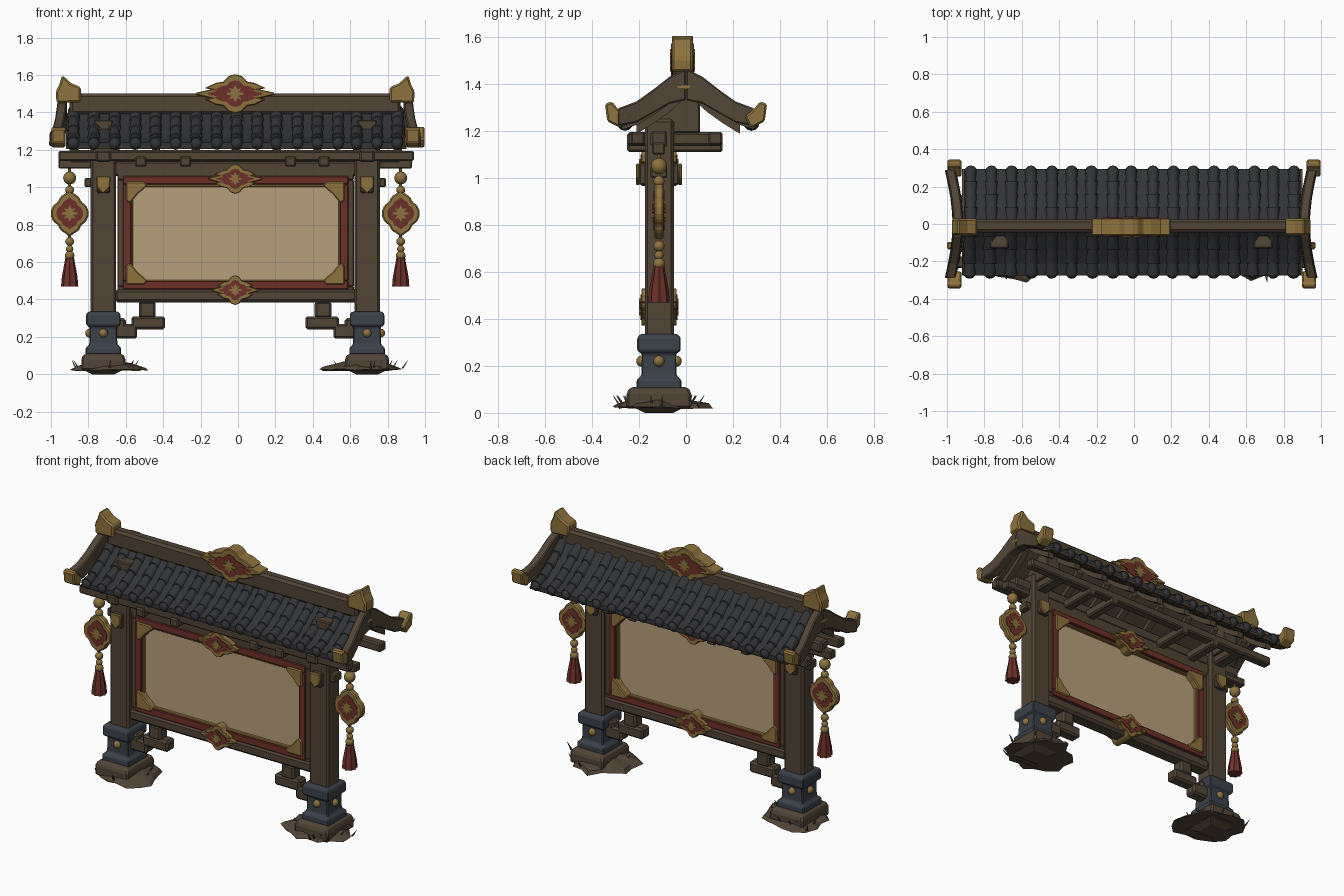
import bpy, bmesh, math, random
from mathutils import Vector

random.seed(4)
if "Cube" in bpy.data.objects:
    bpy.data.objects.remove(bpy.data.objects["Cube"])


def material(name, r, g, b):
    m = bpy.data.materials.new(name)
    m.use_nodes = True
    m.diffuse_color = (r, g, b, 1)
    m.node_tree.nodes["Principled BSDF"].inputs["Base Color"].default_value = (r, g, b, 1)
    return m


WOOD = material("brown wood", .082, .058, .036)
TILE = material("charcoal roof tile", .033, .034, .037)
STONE = material("blue grey stone", .045, .053, .068)
GOLD = material("old gold", .27, .17, .048)
RED = material("dark red", .155, .03, .022)
PAPER = material("tan paper", .47, .35, .2)
EARTH = material("brown earth", .085, .06, .038)


def loft(name, rings, mat, bevel=0, smooth=False):
    """Skin a list of equal rings and cap both ends."""
    bm = bmesh.new()
    vs = [[bm.verts.new(p) for p in r] for r in rings]
    n = len(vs[0])
    for a, b in zip(vs, vs[1:]):
        for i in range(n):
            bm.faces.new((a[i], a[(i + 1) % n], b[(i + 1) % n], b[i]))
    bm.faces.new(vs[0][::-1])
    bm.faces.new(vs[-1])
    bmesh.ops.recalc_face_normals(bm, faces=bm.faces)
    me = bpy.data.meshes.new(name)
    bm.to_mesh(me)
    bm.free()
    me.materials.append(mat)
    ob = bpy.data.objects.new(name, me)
    bpy.context.collection.objects.link(ob)
    if bevel:
        mod = ob.modifiers.new("bevel", "BEVEL")
        mod.width, mod.segments = bevel, 1
    if smooth:
        bpy.ops.object.select_all(action="DESELECT")
        ob.select_set(True)
        bpy.context.view_layer.objects.active = ob
        bpy.ops.object.shade_smooth_by_angle(angle=.7)
    return ob


def rect(x, y, z, w, d):
    return [(x + i * w / 2, y + j * d / 2, z) for i, j in ((-1, -1), (1, -1), (1, 1), (-1, 1))]


def box(name, x0, x1, y0, y1, z0, z1, mat, bevel=.006):
    x, y = (x0 + x1) / 2, (y0 + y1) / 2
    return loft(name, [rect(x, y, z, x1 - x0, y1 - y0) for z in (z0, z1)], mat, bevel)


def plate(name, pts, y0, y1, mat, bevel=0):
    return loft(name, [[(x, y, z) for x, z in pts] for y in (y0, y1)], mat, bevel)


def side_plate(name, pts, x0, x1, mat, bevel=0):
    return loft(name, [[(x, y, z) for y, z in pts] for x in (x0, x1)], mat, bevel)


def lathe(name, x, y, stations, mat, n=12, fold=1):
    rings = [[(x + r * (fold if i % 2 else 1) * math.cos(i * math.tau / n),
               y + r * (fold if i % 2 else 1) * math.sin(i * math.tau / n), z)
              for i in range(n)] for z, r in stations]
    return loft(name, rings, mat, smooth=True)


def ball(name, x, y, z, r, mat):
    lathe(name, x, y, [(z - r * math.cos(t * math.pi / 6), max(r * math.sin(t * math.pi / 6), .001))
                       for t in range(7)], mat)


# Ornament outlines: one quadrant, mirrored to a full loop
WIDE = [(1, .05), (.78, .28), (.62, .22), (.5, .55), (.3, .62), (.17, .9), (0, 1)]
DIAMOND = [(1, .12), (.88, .35), (.62, .5), (.5, .72), (.22, .86), (0, 1)]
LEAF = [(.95, .1), (.4, .2), (.7, .65), (.25, .5), (0, 1)]


def outline(quad, cx, cz, w, h):
    half = quad + [(-x, z) for x, z in quad[-2::-1]]
    loop = half + [(-x, -z) for x, z in half if abs(z) < 1] + [(0, -1)]
    loop.sort(key=lambda p: math.atan2(p[1], p[0]))
    return [(cx + x * w, cz + z * h) for x, z in loop]


def medallion(name, quad, x, z, w, h, y0, y1):
    plate(name + "_rim", outline(quad, x, z, w, h), y0, y1, GOLD, .008)
    plate(name + "_field", outline(quad, x, z, w * .7, h * .68), y0 - .004, y1 + .004, RED)
    s = min(w, h)
    plate(name + "_leaf", outline(LEAF, x, z, s * .45, s * .45), y0 - .009, y1 + .009, GOLD)


MID, PY = -.015, -.115

# Posts, plinths and ground
for side, name in ((-1, "right"), (1, "left")):
    x = MID + side * .705

    def out(v):
        return x + side * v

    box(name + "_post", x - .068, x + .068, -.175, -.052, .3, 1.25, WOOD, .012)
    loft(name + "_plinth", [rect(x, PY, z, w, w) for z, w in
         ((.1, .19), (.14, .19), (.16, .15), (.25, .145), (.265, .185), (.32, .185), (.335, .16))],
         STONE, .005)
    loft(name + "_base", [rect(x, PY, z, w, w + .04) for z, w in
         ((.02, .235), (.09, .235), (.11, .2))], EARTH, .01)
    for a, b in ((1, 0), (-1, 0), (0, 1), (0, -1)):
        ball(name + "_stud", x + a * .073, PY + b * .073, .22, .024, GOLD)
    rim = [random.uniform(.84, 1.2) for i in range(18)]
    rings = []
    for z, s in ((.022, 1), (.036, .92), (.055, .62), (.065, .4)):
        rings.append([(x + side * -.03 + s * r * .2 * math.cos(i * math.tau / 18),
                       PY + s * r * .195 * math.sin(i * math.tau / 18),
                       z + random.uniform(-.006, .006)) for i, r in enumerate(rim)])
    loft(name + "_mound", rings, EARTH)
    loft(name + "_footing", [rect(x, PY, z, w, w) for z, w in ((0, .12), (.025, .22))], EARTH)
    # Grass and twigs
    for k in range(9):
        a, r = random.uniform(0, math.tau), random.uniform(.13, .2)
        gx, gy = x + r * math.cos(a), PY + r * math.sin(a)
        loft(name + "_grass", [rect(gx, gy, .03, .012, .012),
             rect(gx + .03 * math.cos(a), gy + .03 * math.sin(a), .075, .002, .002)], EARTH)
    # Through-tenon and shield cap
    box(name + "_tenon", x - .035, x + .035, -.2, -.03, .97, 1.06, WOOD)
    box(name + "_side_tenon", *sorted((x, out(.1))), -.15, -.08, 1, 1.05, WOOD)
    for y in (-.205, -.025):
        plate(name + "_shield", [(x + u, z) for u, z in ((-.038, 1.06), (.038, 1.06), (.036, 1.0),
              (0, .965), (-.036, 1.0))], y - .008, y + .008, GOLD, .005)
    # Stepped brackets under the lower beam
    for a, b, z0, z1 in ((-.28, -.19, .3, .39), (-.33, -.15, .24, .31),
                         (-.18, -.06, .19, .27), (-.12, -.04, .215, .30)):
        box(name + "_step_bracket", *sorted((out(a), out(b))), -.155, -.075, z0, z1, WOOD, .012)
    # Roof cross arm and lantern arm
    box(name + "_cross_arm", x - .04, x + .04, -.25, .155, 1.135, 1.195, WOOD, .01)
    box(name + "_king_block", x - .05, x + .05, -.13, .06, 1.19, 1.36, WOOD)
    # Hanging charm with tassel
    cx = MID + side * .885
    box(name + "_charm_arm", *sorted((x, out(.24))), -.145, -.09, 1.1, 1.15, WOOD)
    lathe(name + "_cord", cx, PY, [(.62, .008), (1.12, .008)], GOLD, 6)
    for z, r in ((1.05, .035), (.985, .024), (.71, .024), (.67, .02), (.635, .026)):
        ball(name + "_bead", cx, PY, z, r, GOLD)
    medallion(name + "_charm", DIAMOND, cx, .86, .1, .125, PY - .02, PY + .02)
    lathe(name + "_tassel", cx, PY, [(.47, .046), (.52, .042), (.6, .027), (.645, .02), (.66, .008)],
          RED, 16, .82)

# Beams and notice board
box("lower_beam", -.66, .64, -.165, -.065, .385, .455, WOOD, .015)
box("upper_beam", -.7, .68, -.155, -.075, 1.06, 1.14, WOOD, .01)
box("lintel", -.9, .87, -.15, -.08, 1.13, 1.2, WOOD, .01)
box("paper_panel", -.575, .555, -.13, -.1, .47, 1.01, PAPER, 0)


def frame(name, x0, x1, z0, z1, t, y0, y1, mat):
    for a, b, c, d in ((x0, x1, z0, z0 + t), (x0, x1, z1 - t, z1),
                       (x0, x0 + t, z0 + t, z1 - t), (x1 - t, x1, z0 + t, z1 - t)):
        box(name, a, b, y0, y1, c, d, mat, .004)


frame("outer_frame", -.645, .62, .435, 1.075, .035, -.155, -.075, WOOD)
frame("red_frame", -.615, .59, .455, 1.06, .045, -.165, -.065, RED)
frame("gold_trim", -.575, .55, .49, 1.015, .014, -.15, -.08, GOLD)
for sx in (-1, 1):
    for sz in (-1, 1):
        x, z = MID + sx * .585, .755 + sz * .275
        plate("gold_corner", [(x - sx * u, z - sz * v) for u, v in ((0, 0), (.1, 0), (.115, .02), (.09, .045),
              (.065, .065), (.045, .09), (.02, .115), (0, .1))], -.175, -.055, GOLD, .006)
medallion("top_crest", WIDE, MID, 1.045, .145, .08, -.19, -.04)
medallion("bottom_crest", WIDE, MID, .45, .125, .08, -.19, -.04)
medallion("ridge_crest", WIDE, MID, 1.5, .21, .105, -.06, .03)

# Roof: concave slope as distance from ridge and height
SLOPE = [(.015, 1.415), (.08, 1.355), (.15, 1.305), (.22, 1.262), (.285, 1.24)]
RY = .01
for s, name in ((-1, "front"), (1, "back")):
    top = [(RY + s * d, z) for d, z in SLOPE]
    side_plate(name + "_roof_bed", top + [(y, z - .025) for y, z in top[::-1]], -.91, .89, TILE)
    side_plate(name + "_roof_boards", [(y, z - .022) for y, z in top] +
               [(y - s * .006, z - .035) for y, z in top[::-1]], -.92, .9, WOOD)
    count = 17
    for i in range(count):
        x = -.875 + i * 1.73 / (count - 1) + random.uniform(-.006, .006)
        rings = []
        for (y0, z0), (y1, z1) in zip(top, top[1:]):
            for y, z, r in ((y0, z0, .028), (y1, z1, .035)):
                r += random.uniform(-.002, .002)
                rings.append([(x + r * math.cos(t * math.pi / 6), y, z - .006 + r * math.sin(t * math.pi / 6))
                              for t in range(7)])
        loft(name + "_roof_tile", rings, TILE, smooth=True)
        ball(name + "_tile_end", x, top[-1][0] - s * .016, top[-1][1] - .006, .034, TILE)
        # Rafters below the boards
        if i % 2 == 0:
            side_plate(name + "_rafter", [(y, z - .03) for y, z in top[:-1]] +
                       [(y, z - .075) for y, z in top[-2::-1]], x - .02, x + .02, WOOD)
    py = -.205 if s < 0 else .125
    box(name + "_purlin", -.96, .94, py - .03, py + .03, 1.14, 1.195, WOOD, .008)
    # Splayed barge boards and gilded eave tips
    for e in (-1, 1):
        bx = MID + e * .925
        rings = []
        for d, zt, zb, splay in ((0, 1.465, 1.33, 0), (.07, 1.43, 1.315, .004), (.14, 1.375, 1.275, .012),
                                 (.21, 1.325, 1.235, .025), (.29, 1.295, 1.22, .042)):
            px = bx + e * splay
            rings.append([(px - .03, s * d, zb), (px + .03, s * d, zb), (px + .025, s * d, zt),
                          (px - .025, s * d, zt)])
        loft(name + "_barge_board", rings, WOOD, .006)
        tx = -.96 if e < 0 else .948 + s * .012
        side_plate(name + "_eave_tip", [(s * y, z) for y, z in ((.345, 1.315), (.335, 1.24), (.275, 1.21),
                   (.25, 1.26), (.295, 1.3), (.315, 1.325))], tx - .038, tx + .038, GOLD, .008)
for x in (-.52, -.28, .28, .46):
    box("roof_cross_arm", x - .03, x + .03, -.25, .155, 1.11, 1.165, WOOD, .008)

# Ridge and its end ornaments
box("ridge_beam", -.9, .87, -.045, .025, 1.39, 1.5, WOOD, .015)
for e in (-1, 1):
    x = MID + e * .825
    plate("ridge_end", [(x + e * u, z) for u, z in ((0, 1.455), (.13, 1.45), (.135, 1.51), (.115, 1.55),
          (.1, 1.6), (.05, 1.555), (0, 1.535))], -.06, .03, GOLD, .01)
    plate("gable_boss", outline(DIAMOND, x + e * .1, 1.385, .03, .03), -.04, .02, GOLD, .005)
